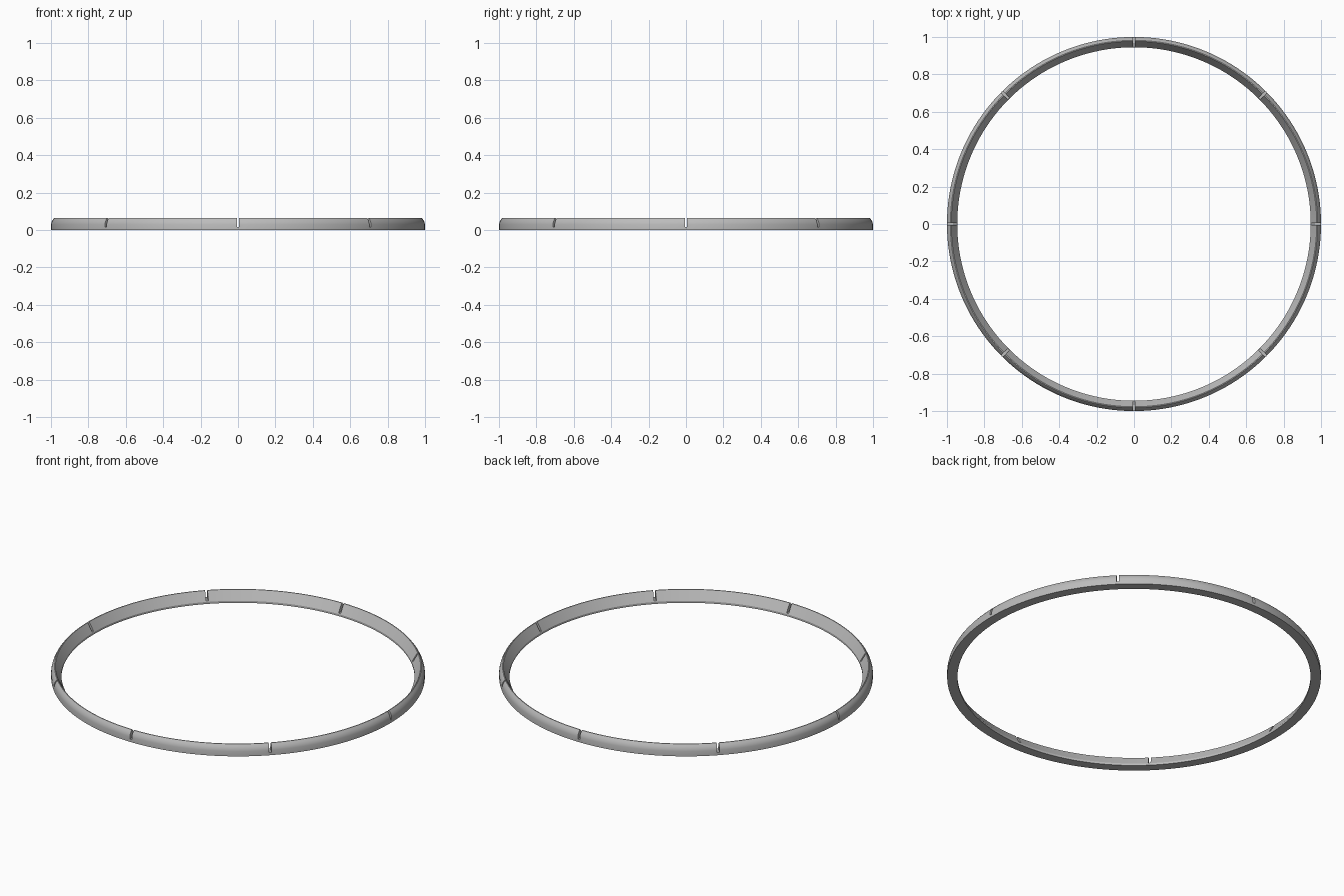
import bpy, bmesh, math
from mathutils import Matrix, Vector

cube = bpy.data.objects.get("Cube")
if cube:
    bpy.data.objects.remove(cube, do_unlink=True)

SEGMENTS = 160
SLOTS = 8

grey = bpy.data.materials.new("satin_grey")
grey.use_nodes = True
grey.diffuse_color = (0.5, 0.5, 0.5, 1)
grey.node_tree.nodes["Principled BSDF"].inputs["Base Color"].default_value = (0.5, 0.5, 0.5, 1)


def make_object(name, bm):
    bmesh.ops.recalc_face_normals(bm, faces=bm.faces)
    mesh = bpy.data.meshes.new(name)
    bm.to_mesh(mesh)
    bm.free()
    mesh.materials.append(grey)
    obj = bpy.data.objects.new(name, mesh)
    bpy.context.collection.objects.link(obj)
    return obj


# Ring: flat base, small inner lip, flared inner wall, rounded outer shoulder
profile = [(0.945, 0), (1, 0), (1, 0.03), (0.997, 0.042), (0.991, 0.054),
           (0.982, 0.065), (0.977, 0.065), (0.945, 0.012)]
bm = bmesh.new()
loops = []
for i in range(SEGMENTS):
    a = math.tau * i / SEGMENTS
    loops.append([bm.verts.new((r * math.cos(a), r * math.sin(a), z)) for r, z in profile])
for i, loop in enumerate(loops):
    following = loops[(i + 1) % SEGMENTS]
    for j in range(len(profile)):
        k = (j + 1) % len(profile)
        bm.faces.new((loop[j], following[j], following[k], loop[k]))
ring = make_object("slotted_ring", bm)

# Slot cutters: evenly spaced boxes open at the top of the ring
bm = bmesh.new()
for i in range(SLOTS):
    turn = Matrix.Rotation(math.tau * i / SLOTS, 4, "Z")
    place = Matrix.Translation(Vector((0.97, 0, 0.066)))
    size = Matrix.Diagonal((0.2, 0.013, 0.1, 1))
    bmesh.ops.create_cube(bm, size=1, matrix=turn @ place @ size)
cutter = make_object("slot_cutter", bm)
cutter.hide_render = True
cutter.hide_set(True)

cut = ring.modifiers.new("slots", "BOOLEAN")
cut.operation = "DIFFERENCE"
cut.solver = "EXACT"
cut.object = cutter

# Bake the slots, then smooth the curves and keep the edges crisp
bpy.context.view_layer.objects.active = ring
ring.select_set(True)
bpy.ops.object.modifier_apply(modifier=cut.name)
bpy.data.objects.remove(cutter, do_unlink=True)
bpy.ops.object.shade_smooth_by_angle(angle=math.radians(25))
